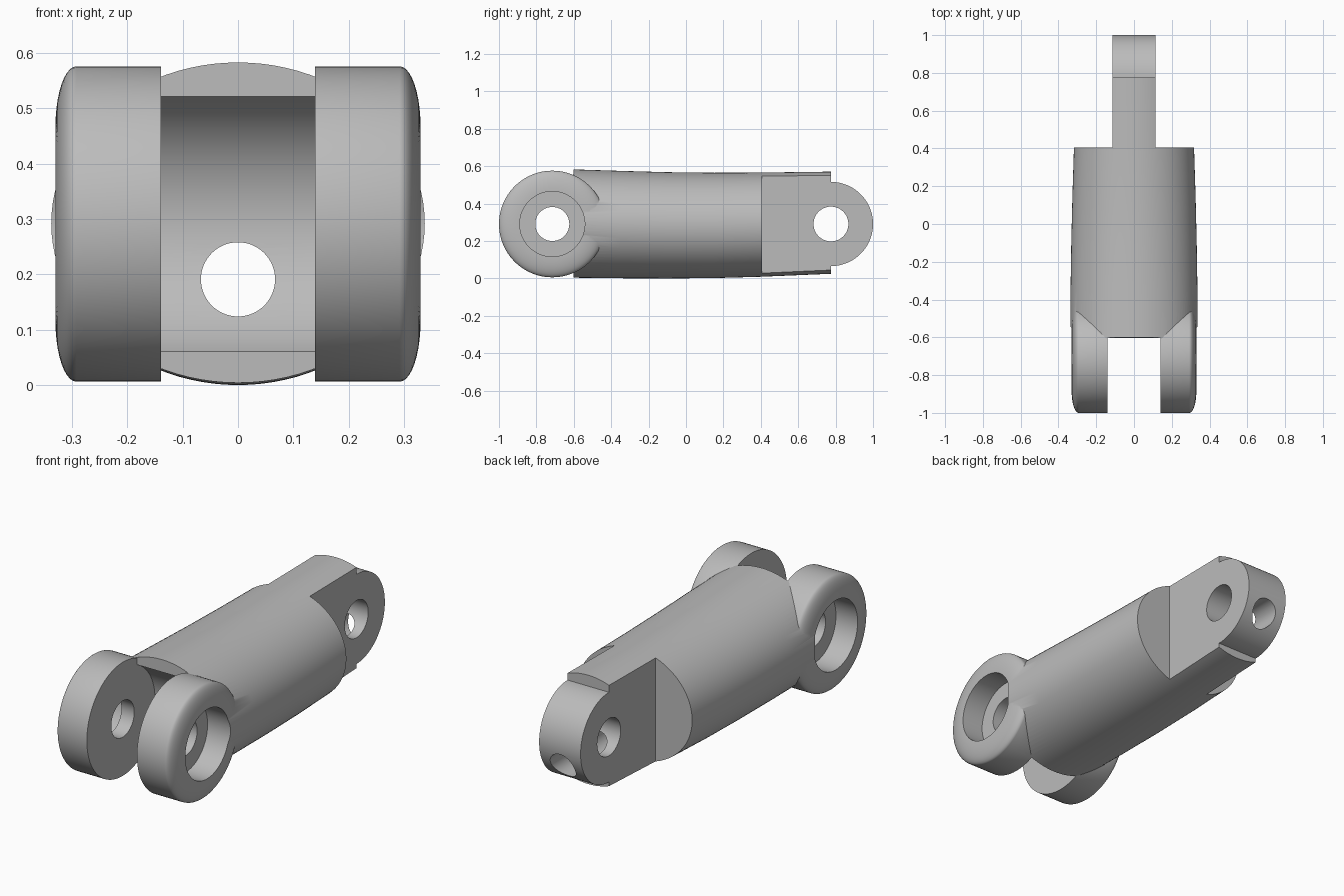
import bpy, bmesh
from math import sin, cos, pi, asin

if "Cube" in bpy.data.objects:
    bpy.data.objects.remove(bpy.data.objects["Cube"])

ZC = 0.291           # height of both pivot axes
FORK_Y, TONGUE_Y = -0.715, 0.775
SEG = 96

steel = bpy.data.materials.new("plain grey metal")
steel.use_nodes = True
grey = (0.5, 0.5, 0.5, 1)
steel.diffuse_color = grey
steel.node_tree.nodes["Principled BSDF"].inputs["Base Color"].default_value = grey


def loft(name, rings):
    """Solid through a list of closed rings, with capped ends."""
    bm = bmesh.new()
    rows = [[bm.verts.new(p) for p in ring] for ring in rings]
    n = len(rows[0])
    for a, b in zip(rows, rows[1:]):
        for i in range(n):
            j = (i + 1) % n
            bm.faces.new((a[i], a[j], b[j], b[i]))
    bm.faces.new(rows[0][::-1])
    bm.faces.new(rows[-1])
    bmesh.ops.recalc_face_normals(bm, faces=bm.faces)
    mesh = bpy.data.meshes.new(name)
    bm.to_mesh(mesh)
    bm.free()
    mesh.materials.append(steel)
    obj = bpy.data.objects.new(name, mesh)
    bpy.context.collection.objects.link(obj)
    return obj


def turned(name, y, profile):
    """Solid turned about an axis along x; profile is (x, radius)."""
    ts = [2 * pi * i / SEG for i in range(SEG)]
    return loft(name, [[(x, y + r * cos(t), ZC + r * sin(t)) for t in ts] for x, r in profile])


def prism(name, x0, x1, outline):
    """Outline of (y, z above the pivot axis) extruded along x."""
    return loft(name, [[(x, y, ZC + z) for y, z in outline] for x in (x0, x1)])


def combine(target, tool, operation):
    mod = target.modifiers.new("combine", "BOOLEAN")
    mod.operation, mod.solver, mod.object = operation, "EXACT", tool
    bpy.context.view_layer.objects.active = target
    bpy.ops.object.modifier_apply(modifier=mod.name)
    bpy.data.objects.remove(tool)


# Oval body, tapering slightly: (y, half width, bottom, top)
sections = [(-0.605, 0.338, 0.004, 0.583), (-0.35, 0.336, 0.001, 0.575),
            (-0.1, 0.332, 0, 0.568), (0.15, 0.326, 0.002, 0.565),
            (0.4, 0.318, 0.009, 0.566), (0.78, 0.305, 0.025, 0.571),
            (1.05, 0.3, 0.035, 0.575)]
link = loft("link_body", [
    [(a * cos(2 * pi * i / SEG), y, (lo + hi) / 2 + (hi - lo) / 2 * sin(2 * pi * i / SEG))
     for i in range(SEG)] for y, a, lo, hi in sections])

# Tongue: shoulders cut away on both sides, then the rounded end
for s in (-1, 1):
    combine(link, prism("shoulder_cutter", s * 0.115, s * 0.6,
                        [(0.405, -0.5), (1.3, -0.5), (1.3, 0.5), (0.405, 0.5)]), "DIFFERENCE")
R = 0.225
arc = [(TONGUE_Y + R * cos(t), R * sin(t)) for t in (pi * (i / 48 - 0.5) for i in range(49))]
combine(link, prism("tongue_end_cutter", -0.5, 0.5,
                    [(TONGUE_Y, -0.5)] + arc + [(TONGUE_Y, 0.5), (1.3, 0.5), (1.3, -0.5)]),
        "DIFFERENCE")

# Fork drum with rounded outer rims
rim = [(0.292 + 0.038 * sin(t), 0.175 + 0.11 * cos(t)) for t in (pi / 2 * i / 10 for i in range(11))]
drum = turned("fork_drum", FORK_Y, [(-x, r) for x, r in reversed(rim)] + rim)
combine(link, drum, "UNION")

# Slot between the fork lugs, with a hollow socket at its back
R, FACE = 0.256, -0.6
a = asin(0.23 / R)
a = pi - a if FACE < FORK_Y else a
arc = [(FORK_Y + R * cos(t), R * sin(t)) for t in (a * (i / 20 - 1) for i in range(41))]
combine(link, prism("slot_cutter", -0.139, 0.139,
                    [(-1.3, -0.5), (FACE, -0.5)] + arc + [(FACE, 0.5), (-1.3, 0.5)]), "DIFFERENCE")

# Pin holes, counterbores and the long bore
combine(link, turned("fork_pin_cutter", FORK_Y, [(-0.6, 0.091), (0.6, 0.091)]), "DIFFERENCE")
combine(link, turned("tongue_pin_cutter", TONGUE_Y, [(-0.6, 0.093), (0.6, 0.093)]), "DIFFERENCE")
for s in (-1, 1):
    combine(link, turned("counterbore_cutter", FORK_Y, [(s * 0.21, 0.174), (s * 0.6, 0.174)]),
            "DIFFERENCE")
bore = loft("bore_cutter", [
    [(0.067 * cos(2 * pi * i / 64), y, 0.191 + 0.067 * sin(2 * pi * i / 64)) for i in range(64)]
    for y in (-1.3, 1.3)])
combine(link, bore, "DIFFERENCE")

# Smooth shading with crisp machined edges
bpy.ops.object.select_all(action="DESELECT")
link.select_set(True)
bpy.context.view_layer.objects.active = link
bpy.ops.object.shade_smooth_by_angle(angle=pi / 6)
